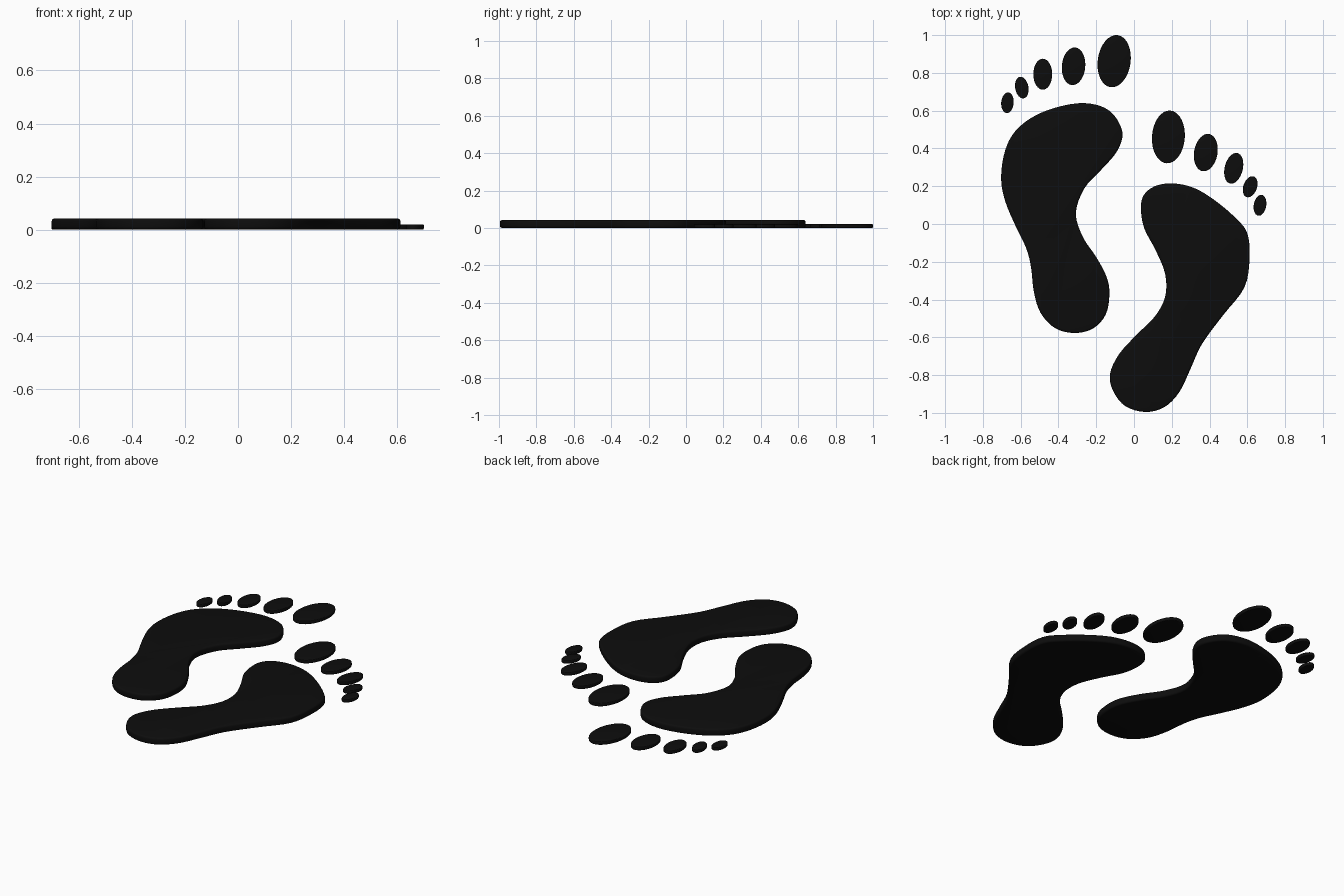
import bpy, bmesh, math
from mathutils import Vector

if "Cube" in bpy.data.objects:
    bpy.data.objects.remove(bpy.data.objects["Cube"])

black = bpy.data.materials.new("black")
black.diffuse_color = (0.004, 0.004, 0.004, 1)
black.use_nodes = True
black.node_tree.nodes["Principled BSDF"].inputs["Base Color"].default_value = black.diffuse_color


def smooth_loop(pts, steps=4):
    """Closed Catmull-Rom curve through the points."""
    out, n = [], len(pts)
    P = [Vector(p) for p in pts]
    for i in range(n):
        a, b, c, d = (P[(i + k) % n] for k in (-1, 0, 1, 2))
        for s in range(steps):
            t = s / steps
            out.append(0.5 * (2 * b + (c - a) * t + (2 * a - 5 * b + 4 * c - d) * t * t
                              + (3 * b - a - 3 * c + d) * t ** 3))
    return out


def pad(name, outline, height, round_edge):
    """Flat slab with softly rounded rims, standing on z = 0."""
    bm = bmesh.new()
    face = bm.faces.new([bm.verts.new((p[0], p[1], 0)) for p in outline])
    up = bmesh.ops.extrude_face_region(bm, geom=[face], use_keep_orig=True)["geom"]
    bmesh.ops.translate(bm, vec=(0, 0, height),
                        verts=[v for v in up if isinstance(v, bmesh.types.BMVert)])
    bmesh.ops.recalc_face_normals(bm, faces=bm.faces)
    rims = [e for e in bm.edges if abs(e.verts[0].co.z - e.verts[1].co.z) < 1e-6]
    bmesh.ops.bevel(bm, geom=rims, offset=round_edge, segments=3, profile=0.5,
                    affect='EDGES')
    bmesh.ops.recalc_face_normals(bm, faces=bm.faces)
    me = bpy.data.meshes.new(name)
    bm.to_mesh(me)
    bm.free()
    me.materials.append(black)
    ob = bpy.data.objects.new(name, me)
    bpy.context.collection.objects.link(ob)
    bpy.ops.object.select_all(action='DESELECT')
    ob.select_set(True)
    bpy.context.view_layer.objects.active = ob
    bpy.ops.object.shade_smooth_by_angle(angle=math.radians(40))


def toe(name, x, y, rx, ry, tilt):
    c, s = math.cos(math.radians(tilt)), math.sin(math.radians(tilt))
    ring = []
    for i in range(32):
        a = math.tau * i / 32
        u, v = rx * math.cos(a), ry * math.sin(a)
        ring.append((x + u * c - v * s, y + u * s + v * c))
    pad(name, ring, 0.02, 0.004)


# Soles
left_sole = [(-.26, .64), (-.13, .60), (-.062, .49), (-.09, .385), (-.18, .28),
             (-.265, .185), (-.308, .055), (-.27, -.07), (-.20, -.175), (-.145, -.28),
             (-.13, -.37), (-.15, -.48), (-.22, -.555), (-.32, -.577), (-.42, -.55),
             (-.495, -.47), (-.53, -.36), (-.545, -.23), (-.57, -.13), (-.625, -.015),
             (-.68, .115), (-.703, .23), (-.69, .36), (-.645, .47), (-.555, .555),
             (-.42, .615)]
right_sole = [(.205, .215), (.11, .20), (.05, .15), (.037, .075), (.055, -.025),
              (.115, -.14), (.165, -.265), (.165, -.385), (.11, -.49), (.015, -.585),
              (-.08, -.69), (-.127, -.795), (-.11, -.885), (-.045, -.965), (.06, -.995),
              (.16, -.97), (.24, -.89), (.30, -.765), (.36, -.635), (.47, -.485),
              (.585, -.335), (.612, -.175), (.60, -.05), (.545, .025), (.435, .12),
              (.32, .19)]
pad("left_sole", smooth_loop(left_sole), 0.042, 0.011)
pad("right_sole", smooth_loop(right_sole), 0.042, 0.011)

# Toes: centre x, y, half width, half length, tilt in degrees
toes = {
    "left": [(-.105, .862, .087, .139, -8), (-.32, .835, .062, .10, -5),
             (-.483, .793, .05, .082, 0), (-.594, .722, .035, .058, 10),
             (-.67, .642, .033, .055, -5)],
    "right": [(.182, .461, .087, .14, -4), (.38, .378, .062, .10, -10),
              (.528, .295, .048, .083, -14), (.615, .197, .036, .058, -20),
              (.667, .099, .033, .056, -10)],
}
for side, rows in toes.items():
    for i, row in enumerate(rows, 1):
        toe(f"{side}_toe_{i}", *row)
